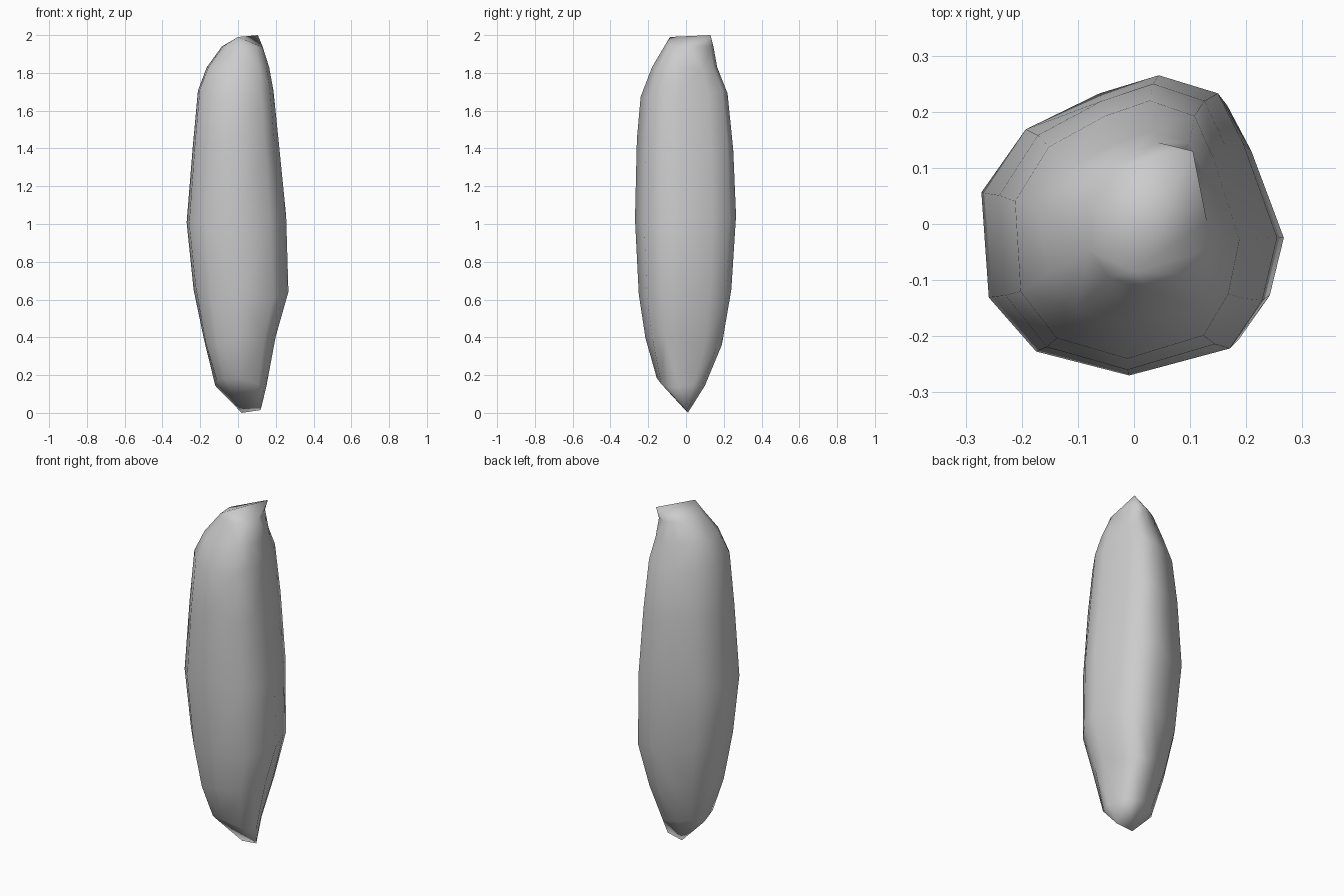
import bpy, bmesh, math, random
from mathutils import Vector

if "Cube" in bpy.data.objects:
    bpy.data.objects.remove(bpy.data.objects["Cube"])

random.seed(4)

# Plan outline of the stone, fitted into a -1..1 box
outline = [(0.2, 1), (0.6, 0.88), (0.77, 0.55), (1, -0.08), (0.9, -0.5), (0.68, -0.82),
           (0, -1), (-0.63, -0.84), (-0.95, -0.48), (-1, 0.22), (-0.7, 0.64), (-0.2, 0.88)]

# Section extents: z, left x, right x, front y, back y
sections = [(0.16, -0.12, 0.15, -0.155, 0.10),
            (0.38, -0.18, 0.20, -0.215, 0.19),
            (0.63, -0.235, 0.267, -0.25, 0.24),
            (1.02, -0.272, 0.255, -0.27, 0.265),
            (1.42, -0.24, 0.217, -0.26, 0.25),
            (1.70, -0.212, 0.188, -0.24, 0.22),
            (1.83, -0.165, 0.165, -0.18, 0.165),
            (1.94, -0.085, 0.13, -0.115, 0.145)]

# Short ridges that close the two ends
bottom_ridge = (Vector((0.02, 0.01, 0)), Vector((0.12, 0.0, 0.015)))
top_ridge = (Vector((0.0, -0.085, 1.99)), Vector((0.105, 0.13, 2)))


def section_ring(z, x0, x1, y0, y1):
    ring = []
    for i, (u, v) in enumerate(outline):
        dz = random.uniform(-0.03, 0.03) if z < 1.8 else 0
        ring.append(Vector(((x0 + x1 + u * (x1 - x0)) / 2,
                            (y0 + y1 + v * (y1 - y0)) / 2, z + dz)))
    return ring


def ridge_ring(ends, neighbour):
    # Each point goes to the nearer end of the ridge
    return [min(ends, key=lambda e: (e - p).xy.length).copy() for p in neighbour]


# Loft the sections
rings = [section_ring(*s) for s in sections]
rings = [ridge_ring(bottom_ridge, rings[0])] + rings + [ridge_ring(top_ridge, rings[-1])]
bm = bmesh.new()
rows = [[bm.verts.new(p) for p in r] for r in rings]
n = len(outline)
for a, b in zip(rows, rows[1:]):
    for i in range(n):
        j = (i + 1) % n
        bm.faces.new((a[j], a[i], b[i], b[j]))
bmesh.ops.remove_doubles(bm, verts=bm.verts[:], dist=0.001)
bmesh.ops.triangulate(bm, faces=bm.faces[:])
bmesh.ops.recalc_face_normals(bm, faces=bm.faces[:])

mesh = bpy.data.meshes.new("standing_stone")
bm.to_mesh(mesh)
bm.free()
stone = bpy.data.objects.new("standing_stone", mesh)
bpy.context.collection.objects.link(stone)

# Soft shading with the hard ridges kept
bpy.context.view_layer.objects.active = stone
stone.select_set(True)
bpy.ops.object.shade_smooth_by_angle(angle=math.radians(60))
